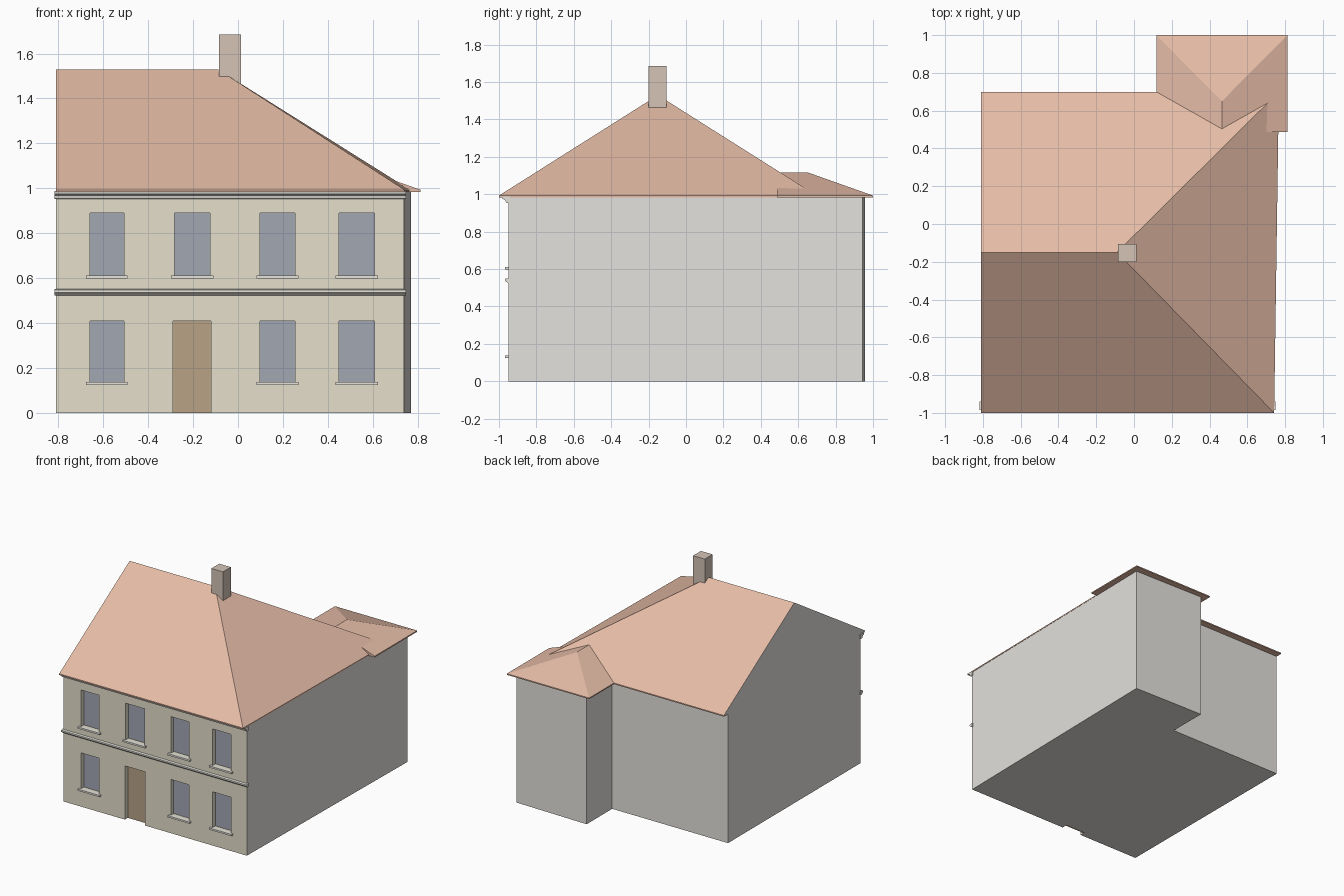
import bpy, bmesh
from mathutils import Vector

if "Cube" in bpy.data.objects:
    bpy.data.objects.remove(bpy.data.objects["Cube"])


def material(name, rgb):
    m = bpy.data.materials.new(name)
    m.diffuse_color = (*rgb, 1)
    m.use_nodes = True
    m.node_tree.nodes["Principled BSDF"].inputs["Base Color"].default_value = m.diffuse_color
    return m


GREY = material("side_wall", (0.78, 0.76, 0.72))
CREAM = material("facade", (0.78, 0.74, 0.60))
TRIM = material("trim", (0.80, 0.78, 0.72))
TILE = material("roof_tile", (0.78, 0.50, 0.38))
BRICK = material("chimney_brick", (0.66, 0.55, 0.47))
GLASS = material("window_glass", (0.36, 0.39, 0.45))
WOOD = material("door_wood", (0.48, 0.36, 0.24))


def finish(name, bm, *mats):
    bmesh.ops.recalc_face_normals(bm, faces=bm.faces)
    me = bpy.data.meshes.new(name)
    bm.to_mesh(me)
    bm.free()
    for m in mats:
        me.materials.append(m)
    ob = bpy.data.objects.new(name, me)
    bpy.context.collection.objects.link(ob)
    return ob


def box(name, x0, x1, y0, y1, z0, z1, *mats):
    bm = bmesh.new()
    bmesh.ops.create_cube(bm, size=1)
    for v in bm.verts:
        v.co = [lo + (c + 0.5) * (hi - lo)
                for c, lo, hi in zip(v.co, (x0, y0, z0), (x1, y1, z1))]
    return finish(name, bm, *mats)


def extrude(name, points, direction, *mats):
    bm = bmesh.new()
    face = bm.faces.new([bm.verts.new(p) for p in points])
    new = bmesh.ops.extrude_face_region(bm, geom=[face], use_keep_orig=True)["geom"]
    bmesh.ops.translate(bm, vec=direction,
                        verts=[g for g in new if isinstance(g, bmesh.types.BMVert)])
    return finish(name, bm, *mats)


def roof(name, corners, ridge, slopes, gable=None):
    """Thin fascia around the eaves, then sloping faces to the ridge.
    slopes: indices 0-3 are eave corners, 4-5 the ridge ends."""
    bm = bmesh.new()
    low = [bm.verts.new((x, y, BASE)) for x, y in corners]
    top = [bm.verts.new((x, y, EAVE)) for x, y in corners]
    top += [bm.verts.new(p) for p in ridge]
    bm.faces.new(low)
    for i in range(4):
        j = (i + 1) % 4
        bm.faces.new((low[i], low[j], top[j], top[i]))
    for s in slopes:
        bm.faces.new([top[i] for i in s])
    ob = finish(name, bm, TILE, GREY)
    if gable is not None:
        for p in ob.data.polygons:
            if p.normal.x < -0.99 and p.center.x < gable:
                p.material_index = 1
    return ob


FRONT, DEPTH = -0.95, 0.035
BASE, EAVE = 0.984, 0.993

# Walls: L-shaped plan
plan = [(-0.81, FRONT), (0.74, FRONT), (0.77, 0.945), (0.168, 0.958),
        (0.168, 0.65), (-0.81, 0.65)]
walls = extrude("walls", [(x, y, 0) for x, y in plan], Vector((0, 0, 0.987)), GREY, CREAM)

# Openings, with panes, sills and door
columns = [(-0.66, -0.507), (-0.283, -0.125), (0.098, 0.253), (0.45, 0.607)]
openings = []
for row, (z0, z1) in enumerate([(0.136, 0.41), (0.61, 0.89)]):
    for col, (x0, x1) in enumerate(columns):
        if row == 0 and col == 1:
            openings.append(("door", -0.29, -0.12, 0, z1, WOOD))
        else:
            openings.append((f"window_{row}_{col}", x0, x1, z0, z1, GLASS))

bpy.context.view_layer.objects.active = walls
for name, x0, x1, z0, z1, mat in openings:
    door = mat == WOOD
    cutter = box("cutter", x0, x1, FRONT - 0.1, FRONT + DEPTH + 0.015,
                 z0 - (0.1 if door else 0), z1)
    cutter.hide_render = True
    mod = walls.modifiers.new("opening", 'BOOLEAN')
    mod.operation, mod.solver, mod.object = 'DIFFERENCE', 'EXACT', cutter
    bpy.ops.object.modifier_apply(modifier=mod.name)
    bpy.data.objects.remove(cutter)
    box(name, x0, x1, FRONT + DEPTH, FRONT + DEPTH + 0.015, z0, z1, mat)
    if not door:
        box("sill_" + name, x0 - 0.016, x1 + 0.016, FRONT - 0.018,
            FRONT + 0.01, z0 - 0.012, z0 + 0.001, TRIM)

# Cream facade on the front face and its reveals
for p in walls.data.polygons:
    if p.center.y < FRONT + 0.06 and p.normal.z > -0.9:
        p.material_index = 1

# Cornice and string course profiles (outward distance, height)
cornice = [(0, 0.952), (0.012, 0.955), (0.015, 0.967), (0.03, 0.975),
           (0.034, 0.988), (-0.01, 0.988), (-0.01, 0.952)]
course = [(0, 0.523), (0.008, 0.53), (0.018, 0.537), (0.018, 0.548),
          (-0.01, 0.552), (-0.01, 0.523)]
for name, profile in (("cornice", cornice), ("string_course", course)):
    extrude(name, [(-0.817, FRONT - d, z) for d, z in profile],
            Vector((1.565, 0, 0)), TRIM)

# Main roof: gable on the left, hip on the right
roof("main_roof", [(-0.81, -1), (0.742, -1), (0.767, 0.7), (-0.81, 0.7)],
     [(-0.81, -0.15, 1.53), (-0.09, -0.15, 1.53)],
     [(0, 1, 5, 4), (1, 2, 5), (2, 3, 4, 5), (3, 0, 4)], gable=-0.8)

# Rear wing roof: hip at the back, running into the main roof
roof("wing_roof", [(0.118, 0.487), (0.813, 0.487), (0.813, 1), (0.118, 1)],
     [(0.465, 0.487, 1.117), (0.465, 0.65, 1.117)],
     [(0, 1, 4), (1, 2, 5, 4), (2, 3, 5), (3, 0, 4, 5)])

# Chimney
box("chimney", -0.085, 0.013, -0.2, -0.105, 1.4, 1.685, BRICK)
